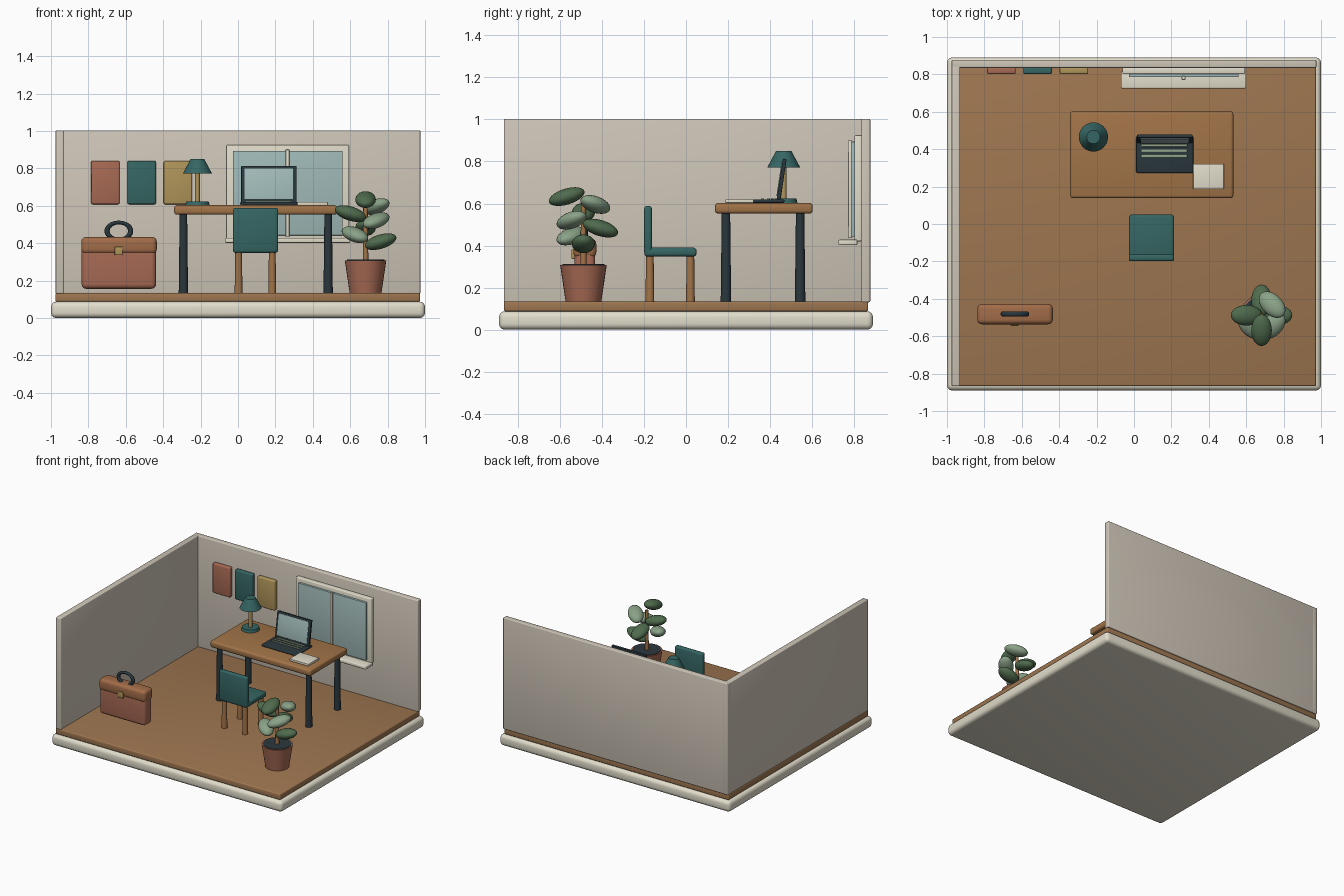
import bpy, bmesh, math
from mathutils import Matrix, Euler

if "Cube" in bpy.data.objects:
    bpy.data.objects.remove(bpy.data.objects["Cube"])


def mat(name, hexcol):
    m = bpy.data.materials.new(name)
    c = [int(hexcol[i:i + 2], 16) / 255 for i in (0, 2, 4)]
    m.diffuse_color = [((v + .055) / 1.055) ** 2.4 for v in c] + [1]
    m.use_nodes = True
    m.node_tree.nodes["Principled BSDF"].inputs["Base Color"].default_value = m.diffuse_color
    return m


CREAM, WALL = mat("cream", "E2DDCB"), mat("plaster", "CFC6B8")
WOOD, OAK = mat("floor_wood", "9E7650"), mat("oak", "A27448")
TEAL, SLATE = mat("teal", "356663"), mat("slate", "2A373D")
CLAY, TAN, BRASS = mat("clay", "A86A54"), mat("tan", "A26C48"), mat("brass", "B0955A")
GLASS, SAGE = mat("glass", "A0BAB8"), mat("key_sage", "93A68C")
LEAF_DARK, LEAF_LIGHT = mat("leaf_dark", "4F6B4D"), mat("leaf_light", "8AA287")


def finish(bm, name, m, smooth=True):
    me = bpy.data.meshes.new(name)
    bm.to_mesh(me)
    bm.free()
    ob = bpy.data.objects.new(name, me)
    bpy.context.collection.objects.link(ob)
    me.materials.append(m)
    if smooth:
        bpy.ops.object.select_all(action='DESELECT')
        ob.select_set(True)
        bpy.context.view_layer.objects.active = ob
        bpy.ops.object.shade_smooth_by_angle(angle=math.radians(35))
    return ob


def box(name, x, y, z, m, bevel=0.004, segs=3):
    """Rounded box from (min, max) ranges on each axis."""
    bm = bmesh.new()
    bmesh.ops.create_cube(bm, size=1)
    for v in bm.verts:
        for i, (a, b) in enumerate((x, y, z)):
            v.co[i] = (a + b) / 2 + v.co[i] * (b - a)
    if bevel:
        bmesh.ops.bevel(bm, geom=bm.edges[:], offset=bevel, segments=segs,
                        profile=0.5, affect='EDGES')
    return finish(bm, name, m)


def cone(name, x, y, z0, z1, r0, r1, m, n=24):
    bm = bmesh.new()
    bmesh.ops.create_cone(bm, cap_ends=True, segments=n, radius1=r0, radius2=r1, depth=z1 - z0,
                          matrix=Matrix.Translation((x, y, (z0 + z1) / 2)))
    return finish(bm, name, m)


# Room shell
box("base", (-1, 1), (-.89, .89), (0, .087), CREAM, .028, 4)
box("floor", (-.977, .973), (-.867, .867), (.087, .134), WOOD, .008)
box("back_wall", (-.975, .975), (.835, .877), (.13, 1.003), WALL, .006)
box("left_wall", (-.975, -.93), (-.867, .877), (.13, 1.003), WALL, .006)

# Window
box("window_frame", (-.062, .594), (.802, .838), (.42, .925), CREAM, .006)
box("window_pane", (-.028, .56), (.785, .805), (.442, .894), GLASS, .002)
box("window_mullion", (.255, .275), (.771, .79), (.435, .9), CREAM, .003)
box("window_sill", (-.07, .6), (.725, .815), (.402, .428), CREAM, .006)

# Wall panels
for i, m in enumerate((CLAY, TEAL, BRASS)):
    x = -.785 + i * .194
    box(f"wall_panel_{i + 1}", (x, x + .152), (.802, .838), (.608, .84), m, .008)

# Desk
box("desk_top", (-.342, .531), (.138, .603), (.552, .603), OAK, .015)
for i, x in enumerate((-.292, .482)):
    for j, y in enumerate((.19, .543)):
        cone(f"desk_leg_{i}{j}", x, y, .13, .56, .025, .02, SLATE, 20)

# Chair
box("chair_seat", (-.028, .215), (-.198, .05), (.348, .39), TEAL, .014)
box("chair_back", (-.028, .215), (-.199, -.162), (.355, .588), TEAL, .012)
for i, x in enumerate((.003, .183)):
    for j, y in enumerate((-.172, .021)):
        cone(f"chair_leg_{i}{j}", x, y, .13, .355, .021, .018, OAK, 16)

# Laptop
box("laptop_base", (.012, .317), (.273, .468), (.603, .62), SLATE, .006)
for i in range(3):
    y = .357 + i * .028
    box(f"key_row_{i + 1}", (.04, .285), (y, y + .014), (.615, .625), SAGE, .002)
tilt = Matrix.Translation((.165, .44, .612)) @ Matrix.Rotation(math.radians(-8.5), 4, 'X')
lid = box("laptop_lid", (-.148, .148), (-.009, .009), (0, .203), SLATE, .005)
screen = box("laptop_screen", (-.13, .13), (-.013, -.005), (.022, .188), GLASS, .002)
lid.data.transform(tilt)
screen.data.transform(tilt)

# Paper stack
box("paper", (.316, .48), (.187, .322), (.603, .62), CREAM, .003)

# Lamp
cone("lamp_base", -.217, .465, .601, .623, .066, .06, TEAL, 32)
cone("lamp_stem", -.217, .465, .62, .8, .013, .013, BRASS, 16)
cone("lamp_shade", -.217, .465, .772, .851, .078, .036, TEAL, 32)

# Briefcase
box("case_body", (-.836, -.438), (-.53, -.432), (.156, .42), CLAY, .025, 4)
box("case_flap", (-.838, -.434), (-.536, -.427), (.342, .433), TAN, .025, 4)
box("case_clasp", (-.66, -.617), (-.545, -.525), (.336, .382), BRASS, .004)
bpy.ops.mesh.primitive_torus_add(major_radius=.063, minor_radius=.014, major_segments=36,
                                 minor_segments=12, location=(-.637, -.481, .465),
                                 rotation=(math.pi / 2, 0, 0))
handle = bpy.context.object
handle.name = "case_handle"
handle.scale = (1, .72, 1)
handle.data.materials.append(SLATE)
bpy.ops.object.shade_smooth_by_angle(angle=math.radians(60))

# Potted plant: leaves spiral up the stem
PX, PY = .682, -.488
cone("plant_pot", PX, PY, .134, .308, .085, .111, CLAY, 32)
cone("plant_soil", PX, PY, .3, .312, .1, .1, SLATE, 32)
cone("plant_stem", PX, PY, .3, .62, .015, .011, OAK, 12)
for i in range(7):
    a = math.radians(225 * i)
    bm = bmesh.new()
    m = (Matrix.Translation((PX + .08 * math.cos(a), PY + .08 * math.sin(a), .408 + .0375 * i))
         @ Euler((0, -.3, -a)).to_matrix().to_4x4()
         @ Matrix.Diagonal((.088, .055, .038, 1)))
    bmesh.ops.create_uvsphere(bm, u_segments=24, v_segments=14, radius=1, matrix=m)
    finish(bm, f"leaf_{i + 1}", LEAF_LIGHT if i % 2 else LEAF_DARK)
